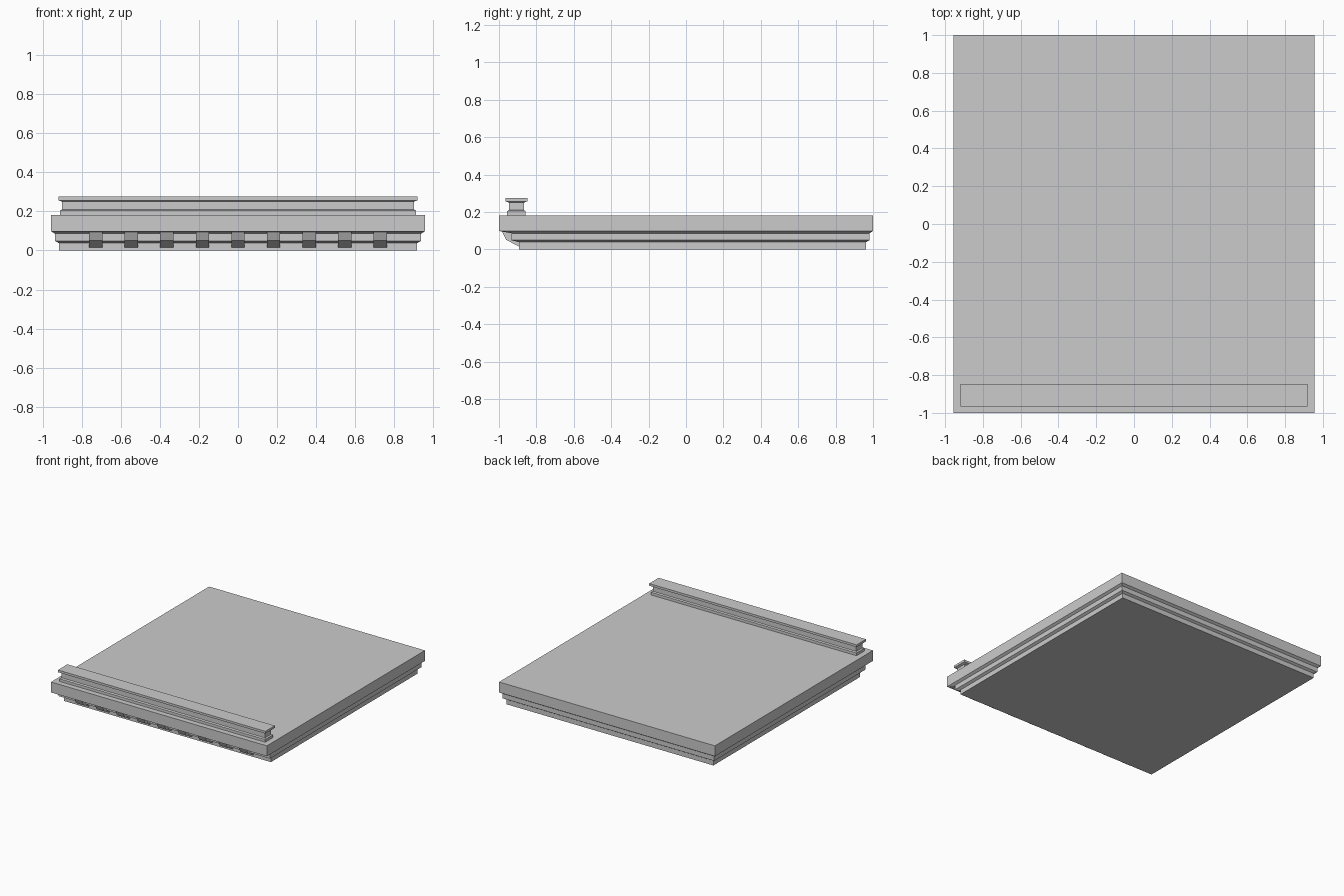
import bpy, bmesh

if "Cube" in bpy.data.objects:
    bpy.data.objects.remove(bpy.data.objects["Cube"])


def make_object(name, bm):
    bmesh.ops.recalc_face_normals(bm, faces=bm.faces)
    mesh = bpy.data.meshes.new(name)
    bm.to_mesh(mesh)
    bm.free()
    obj = bpy.data.objects.new(name, mesh)
    bpy.context.collection.objects.link(obj)
    return obj


def stacked_block(name, rings):
    """Skin a stack of rectangles given as (half_width, y_front, y_back, z)."""
    bm = bmesh.new()
    loops = []
    for w, y0, y1, z in rings:
        loops.append([bm.verts.new(p) for p in
                      ((-w, y0, z), (w, y0, z), (w, y1, z), (-w, y1, z))])
    for a, b in zip(loops, loops[1:]):
        for i in range(4):
            j = (i + 1) % 4
            bm.faces.new((a[i], a[j], b[j], b[i]))
    bm.faces.new(loops[0][::-1])
    bm.faces.new(loops[-1])
    return make_object(name, bm)


def bracket(name, x, width, profile):
    """Extrude a (y, z) side profile along x."""
    bm = bmesh.new()
    face = bm.faces.new([bm.verts.new((x - width / 2, y, z)) for y, z in profile])
    result = bmesh.ops.extrude_face_region(bm, geom=[face])
    verts = [v for v in result["geom"] if isinstance(v, bmesh.types.BMVert)]
    bmesh.ops.translate(bm, verts=verts, vec=(width, 0, 0))
    return make_object(name, bm)


# Stepped platform with sloped undersides and a deeper front overhang
stacked_block("platform", [
    (0.917, -0.893, 0.963, 0.0),
    (0.917, -0.893, 0.963, 0.038),
    (0.937, -0.934, 0.981, 0.049),
    (0.937, -0.934, 0.981, 0.086),
    (0.956, -1.0, 1.0, 0.098),
    (0.956, -1.0, 1.0, 0.182),
])

# Low rail along the front edge, with a foot and an overhanging cap
stacked_block("front_rail", [
    (0.911, -0.957, -0.857, 0.18),
    (0.911, -0.957, -0.857, 0.204),
    (0.901, -0.946, -0.867, 0.21),
    (0.901, -0.946, -0.867, 0.25),
    (0.919, -0.966, -0.847, 0.257),
    (0.919, -0.966, -0.847, 0.275),
])

# Row of brackets under the front overhang
bracket_profile = [(-0.88, 0.097), (-0.984, 0.097), (-0.962, 0.051),
                   (-0.893, 0.015), (-0.88, 0.015)]
for i in range(9):
    bracket(f"bracket_{i + 1}", (i - 4) * 0.182, 0.068, bracket_profile)
